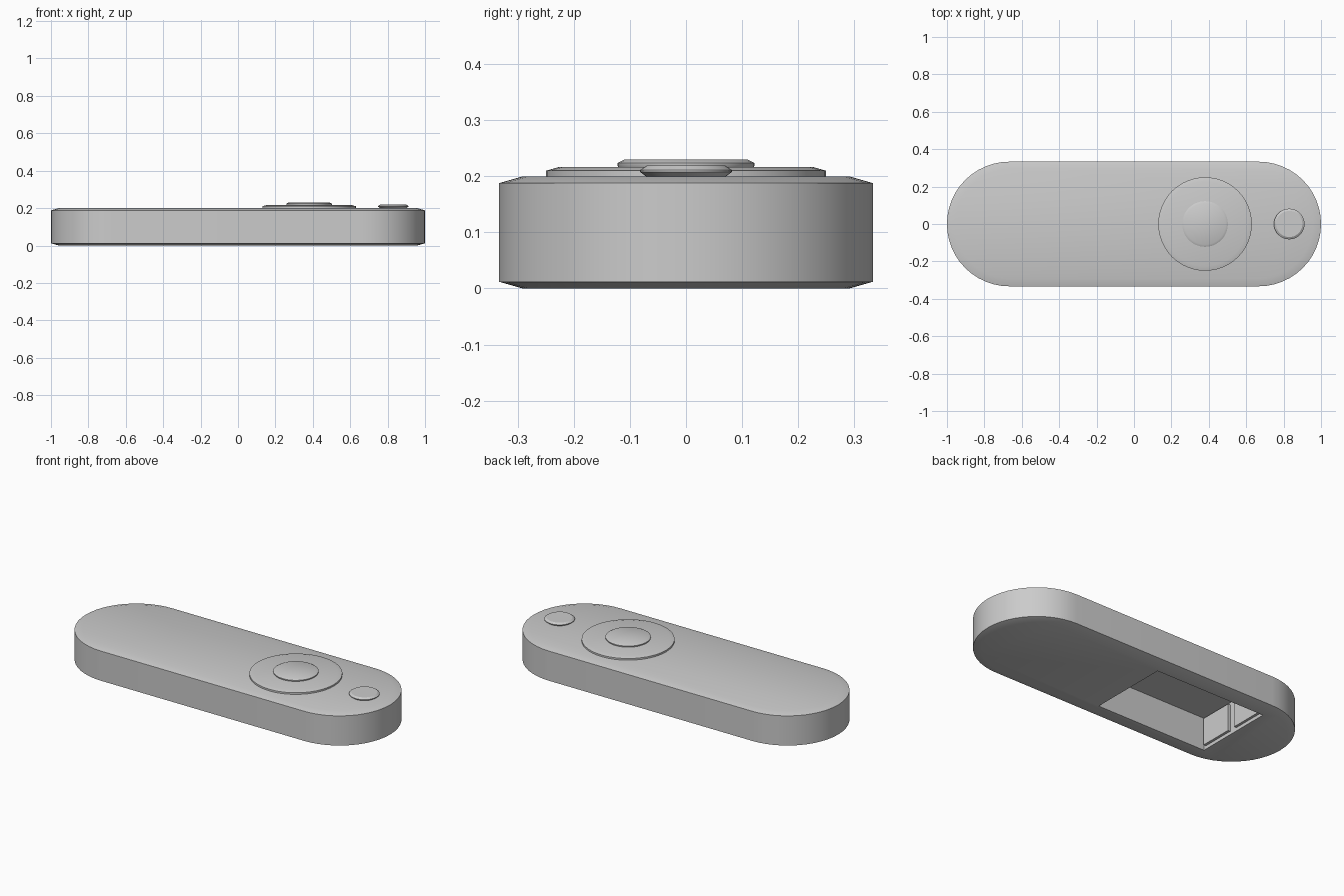
import bpy, bmesh
from math import pi, sin, cos, radians

if "Cube" in bpy.data.objects:
    bpy.data.objects.remove(bpy.data.objects["Cube"], do_unlink=True)

# Single plain grey
GREY = (0.6, 0.6, 0.6, 1)
grey = bpy.data.materials.new("plain grey")
grey.use_nodes = True
grey.diffuse_color = GREY
grey.node_tree.nodes["Principled BSDF"].inputs["Base Color"].default_value = GREY


def add(name, bm):
    bmesh.ops.recalc_face_normals(bm, faces=bm.faces)
    mesh = bpy.data.meshes.new(name)
    bm.to_mesh(mesh)
    bm.free()
    mesh.materials.append(grey)
    ob = bpy.data.objects.new(name, mesh)
    bpy.context.collection.objects.link(ob)
    return ob


def select(ob):
    bpy.ops.object.select_all(action="DESELECT")
    ob.select_set(True)
    bpy.context.view_layer.objects.active = ob


def smooth(ob):
    select(ob)
    bpy.ops.object.shade_smooth_by_angle(angle=radians(30))


def stack(name, profile, cx=0, half=0, steps=24):
    """Capsule-shaped rings of (radius, z), joined and capped; half=0 gives a disc."""
    bm = bmesh.new()
    rings = []
    for r, z in profile:
        ring = []
        for side in (1, -1):
            for i in range(steps + (1 if half else 0)):
                a = -pi / 2 + pi * i / steps
                ring.append(bm.verts.new((cx + side * (half + r * cos(a)), side * r * sin(a), z)))
        rings.append(ring)
    n = len(rings[0])
    for low, high in zip(rings, rings[1:]):
        for i in range(n):
            j = (i + 1) % n
            bm.faces.new((low[i], low[j], high[j], high[i]))
    bm.faces.new(rings[0][::-1])
    bm.faces.new(rings[-1])
    return add(name, bm)


def box(name, low, high):
    bm = bmesh.new()
    bmesh.ops.create_cube(bm, size=1)
    for v in bm.verts:
        v.co = [l if c < 0 else h for c, l, h in zip(v.co, low, high)]
    return add(name, bm)


# Body with chamfered rims
R, END = 0.333, 0.667
body = stack("body", [(R - 0.042, 0), (R, 0.012), (R, 0.188), (R - 0.042, 0.2)], half=END)

# Open battery compartment in the underside
X0, X1, W, TOP = -0.68, 0.04, 0.24, 0.193
cutter = box("compartment_cutter", (X0, -W, -0.1), (X1, W, TOP))
cutter.hide_render = True
cut = body.modifiers.new("compartment", "BOOLEAN")
cut.operation = "DIFFERENCE"
cut.solver = "EXACT"
cut.object = cutter
select(body)
bpy.ops.object.modifier_apply(modifier=cut.name)
bpy.data.objects.remove(cutter, do_unlink=True)
smooth(body)

# Contact plates on the end wall of the compartment
for name, y in (("left_contact", -0.125), ("right_contact", 0.125)):
    box(name, (X0 - 0.005, y - 0.1, 0.02), (X0 + 0.015, y + 0.1, 0.18))

# Round controls on top
smooth(stack("control_ring", [(0.25, 0.195), (0.25, 0.21), (0.225, 0.217)], cx=0.38))
smooth(stack("centre_button", [(0.118, 0.212), (0.122, 0.219), (0.122, 0.224), (0.11, 0.23)], cx=0.38))
smooth(stack("small_button", [(0.07, 0.199), (0.082, 0.208), (0.082, 0.211), (0.07, 0.219)], cx=0.83))
